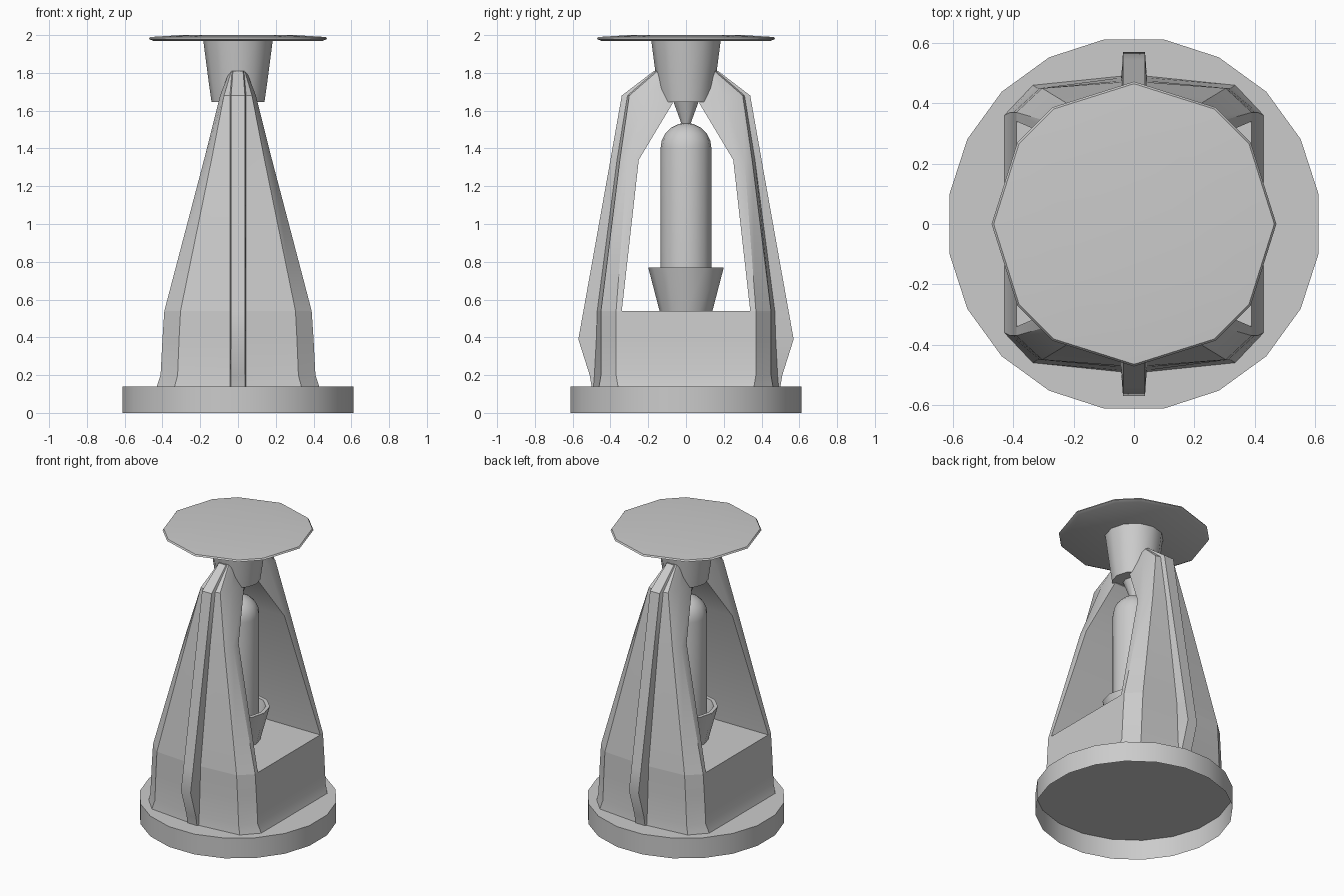
import bpy, bmesh, math

cube = bpy.data.objects.get("Cube")
if cube:
    bpy.data.objects.remove(cube, do_unlink=True)

# Single painted metal colour
GREY = (0.6, 0.6, 0.6, 1.0)
metal = bpy.data.materials.new("light_grey")
metal.use_nodes = True
metal.diffuse_color = GREY
metal.node_tree.nodes["Principled BSDF"].inputs["Base Color"].default_value = GREY


def loft(name, rings, cap_start=True, cap_end=True, smooth=35):
    """Skin a list of equally long point loops."""
    bm = bmesh.new()
    loops = [[bm.verts.new(p) for p in ring] for ring in rings]
    n = len(loops[0])
    for a, b in zip(loops, loops[1:]):
        for i in range(n):
            j = (i + 1) % n
            bm.faces.new((a[i], a[j], b[j], b[i]))
    if cap_start:
        bm.faces.new(loops[0][::-1])
    if cap_end:
        bm.faces.new(loops[-1])
    bmesh.ops.recalc_face_normals(bm, faces=bm.faces)
    mesh = bpy.data.meshes.new(name)
    bm.to_mesh(mesh)
    bm.free()
    mesh.materials.append(metal)
    ob = bpy.data.objects.new(name, mesh)
    bpy.context.collection.objects.link(ob)
    bpy.ops.object.select_all(action='DESELECT')
    ob.select_set(True)
    bpy.context.view_layer.objects.active = ob
    bpy.ops.object.shade_smooth_by_angle(angle=math.radians(smooth))
    return ob


def lathe(name, profile, angles, **options):
    """Turn (radius, z) pairs about the z axis."""
    rings = [[(r * math.cos(math.radians(a)), r * math.sin(math.radians(a)), z)
              for a in angles] for r, z in profile]
    return loft(name, rings, **options)


def even(n, start=0):
    return [start + 360 * i / n for i in range(n)]


def half_section(w, yc, yb, ym, yr, z):
    """Outer outline of one side: chamfered corner, then the central rib."""
    rib = min(0.043, 0.7 * w)
    right = [(w, yc, z), (0.78 * w, yb, z), (rib, ym, z), (0.85 * rib, yr, z)]
    return right + [(-x, y, h) for x, y, h in reversed(right)]


def turned(points):
    return [(-x, -y, z) for x, y, z in points]


# Hollow threaded-end ring, open underneath
lathe("base_ring", [(0.62, 0), (0.62, 0.14)], even(20, 9), cap_start=False)

# Solid lower block of the frame
block = [(0.43, 0.36, 0.46, 0.49, 0.50, 0.14),
         (0.41, 0.37, 0.45, 0.485, 0.51, 0.20),
         (0.40, 0.37, 0.45, 0.475, 0.57, 0.39),
         (0.39, 0.37, 0.45, 0.47, 0.543, 0.54)]
loft("frame_block", [half_section(*s) + turned(half_section(*s)) for s in block])

# Two arms: width, inner y, inner z, then the outer outline
arm = [(0.39, 0.34, 0.54, 0.37, 0.45, 0.47, 0.543, 0.54),
       (0.18, 0.25, 1.34, 0.31, 0.35, 0.365, 0.40, 1.34),
       (0.095, 0.07, 1.64, 0.20, 0.30, 0.31, 0.34, 1.68),
       (0.045, 0.09, 1.79, 0.13, 0.15, 0.16, 0.17, 1.81)]
arm_rings = [half_section(w, yc, yb, ym, yr, z) + [(-w, yi, zi), (w, yi, zi)]
             for w, yi, zi, yc, yb, ym, yr, z in arm]
loft("back_arm", arm_rings)
loft("front_arm", [turned(r) for r in arm_rings])

# Cup with a recessed mouth, holding the bulb
lathe("bulb_cup", [(0.14, 0.54), (0.20, 0.77), (0.175, 0.77), (0.14, 0.62)], even(12))

# Domed glass bulb
R = 0.135
dome = [(R * math.cos(t * math.pi / 10), 1.40 + R * math.sin(t * math.pi / 10))
        for t in range(5)]
lathe("bulb", [(R, 0.58)] + dome + [(0.01, 1.535)], even(16), smooth=50)

# Pointed seat pressing on the bulb
lathe("bulb_seat", [(0.025, 1.53), (0.075, 1.66)], even(10))

# Tapered hub joining the arms
lathe("hub", [(0.14, 1.645), (0.155, 1.75), (0.185, 1.98)], even(12))

# Thin spray plate with an irregular twelve-sided rim
corners = [q + a for q in (0, 90, 180, 270) for a in (0, 35, 55)]
lathe("spray_plate", [(0.45, 1.97), (0.472, 1.98), (0.465, 1.99), (0.30, 2.0)], corners)
